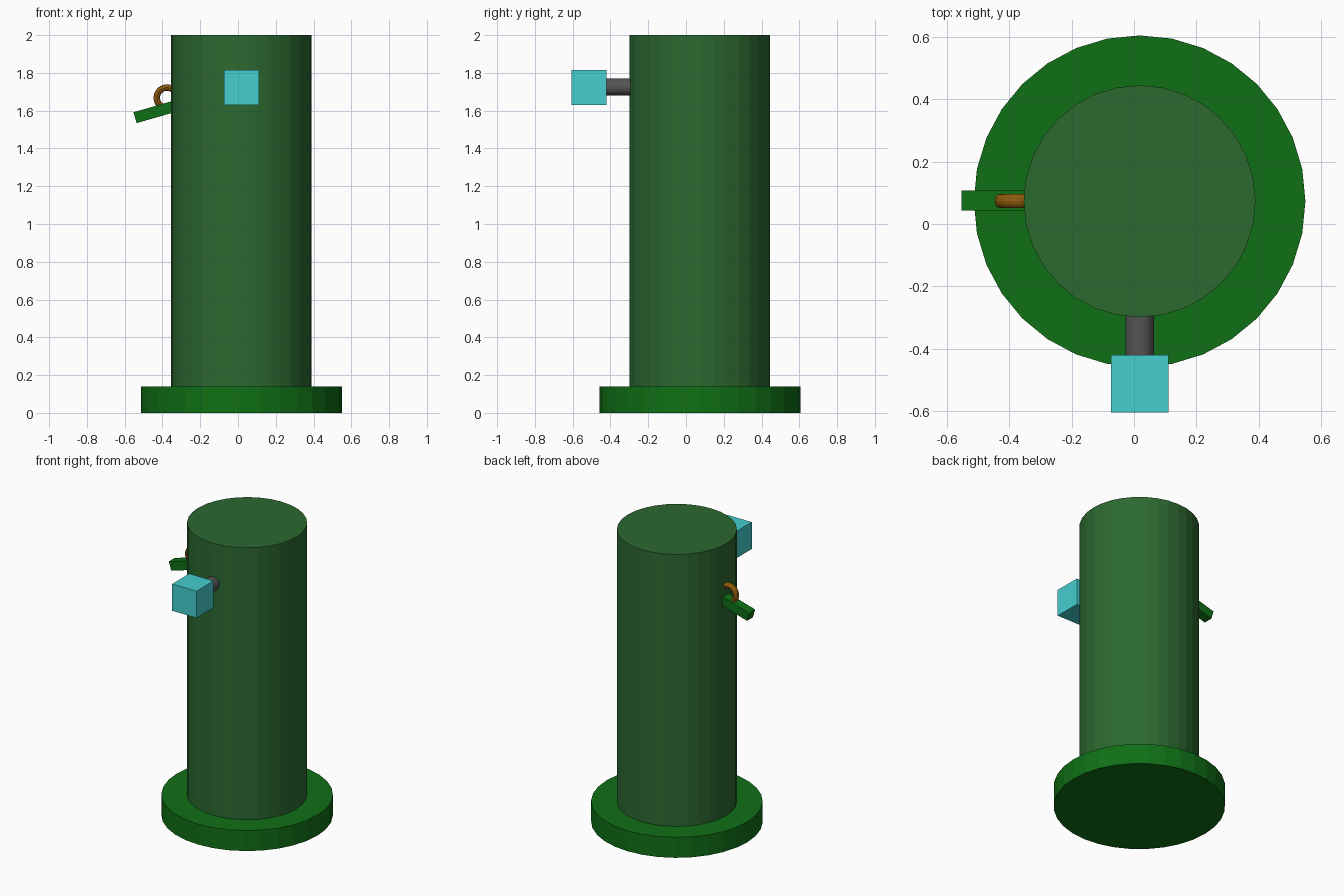
import bpy
import math

if "Cube" in bpy.data.objects:
    bpy.data.objects.remove(bpy.data.objects["Cube"])

CX, CY = 0.018, 0.073   # axis of the post


def colour(name, rgb):
    m = bpy.data.materials.new(name)
    m.diffuse_color = (*rgb, 1)
    m.use_nodes = True
    m.node_tree.nodes["Principled BSDF"].inputs["Base Color"].default_value = m.diffuse_color
    return m


def finish(name, mat):
    ob = bpy.context.object
    ob.name = name
    ob.data.materials.append(mat)
    return ob


def cylinder(name, r, depth, loc, mat, rot=(0, 0, 0)):
    bpy.ops.mesh.primitive_cylinder_add(vertices=32, radius=r, depth=depth, location=loc, rotation=rot)
    return finish(name, mat)


def box(name, size, loc, mat, rot=(0, 0, 0)):
    bpy.ops.mesh.primitive_cube_add(size=1, location=loc, rotation=rot)
    ob = finish(name, mat)
    ob.scale = size
    return ob


green = colour("bright_green", (0.005, 0.16, 0.008))
dull_green = colour("dull_green", (0.025, 0.14, 0.03))
cyan = colour("cyan", (0.06, 0.62, 0.62))
grey = colour("dark_grey", (0.09, 0.09, 0.09))
brown = colour("brown", (0.27, 0.1, 0.004))

# Round base and tall post
cylinder("base", 0.532, 0.14, (CX, CY, 0.07), green)
cylinder("post", 0.372, 1.86, (CX, CY, 1.07), dull_green)

# Front stub with cube knob
cylinder("knob_stem", 0.046, 0.16, (CX, -0.35, 1.725), grey, (math.pi / 2, 0, 0))
box("knob", (0.184, 0.184, 0.184), (CX, -0.513, 1.722), cyan)

# Tilted lever on the left, its inner end buried in the post
tilt = math.radians(16)
length, thick = 0.3, 0.06
ex, ez = -0.545, 1.563   # middle of the free end
box("lever", (length, 0.064, thick),
    (ex + math.cos(tilt) * length / 2, CY + 0.002, ez + math.sin(tilt) * length / 2),
    green, (0, -tilt, 0))

# Ring joining the lever to the post
bpy.ops.mesh.primitive_torus_add(location=(-0.376, CY + 0.001, 1.668), rotation=(math.pi / 2, 0, 0),
                                 major_radius=0.054, minor_radius=0.017,
                                 major_segments=48, minor_segments=12)
ring = finish("ring", brown)
ring.scale = (1, 1, 1.35)
